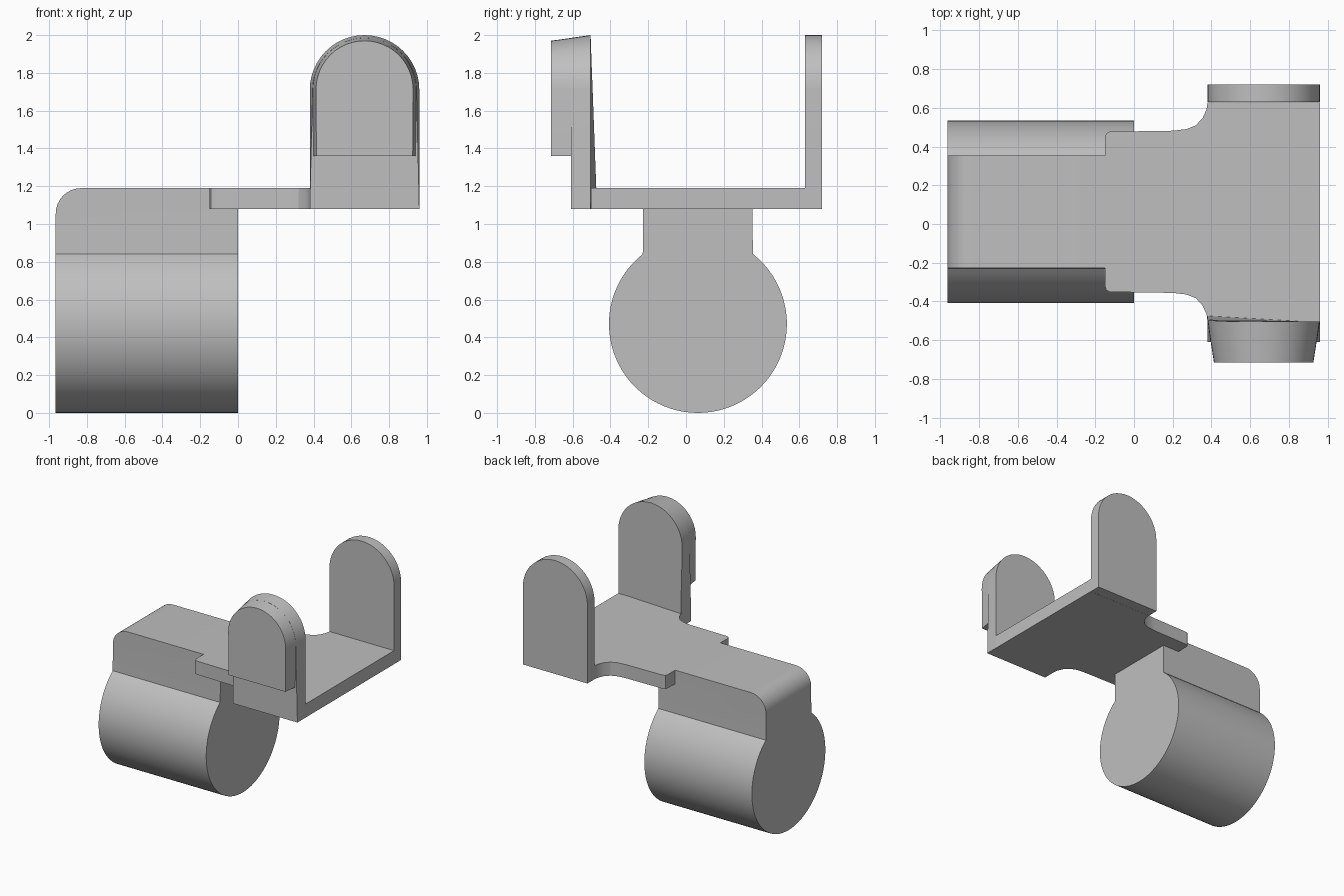
import bpy, bmesh
from math import pi, sin, cos, radians
from mathutils import Vector

cube = bpy.data.objects.get("Cube")
if cube:
    bpy.data.objects.remove(cube, do_unlink=True)

grey = bpy.data.materials.new("plain grey")
grey.use_nodes = True
GREY = (0.52, 0.52, 0.52, 1)
grey.diffuse_color = GREY
grey.node_tree.nodes["Principled BSDF"].inputs["Base Color"].default_value = GREY

MID_Y = 0.063    # symmetry line of the barrel and plate
TOP_Z, UNDER_Z = 1.19, 1.08
ARM_X = 0.67


def loft(name, rings, edit=None):
    """Skin matching rings of points and cap both ends."""
    bm = bmesh.new()
    loops = [[bm.verts.new(p) for p in ring] for ring in rings]
    for a, b in zip(loops, loops[1:]):
        for i in range(len(a)):
            j = (i + 1) % len(a)
            bm.faces.new((a[i], a[j], b[j], b[i]))
    bm.faces.new(loops[0])
    bm.faces.new(loops[-1])
    bmesh.ops.recalc_face_normals(bm, faces=bm.faces)
    if edit:
        edit(bm)
    mesh = bpy.data.meshes.new(name)
    bm.to_mesh(mesh)
    bm.free()
    obj = bpy.data.objects.new(name, mesh)
    bpy.context.collection.objects.link(obj)
    mesh.materials.append(grey)
    bpy.ops.object.select_all(action="DESELECT")
    obj.select_set(True)
    bpy.context.view_layer.objects.active = obj
    bpy.ops.object.shade_smooth_by_angle(angle=radians(25))
    return obj


def arch(y, bottom, foot, radius, top):
    """Upright tab outline: straight sides under a half circle."""
    pts = [(ARM_X - foot, y, bottom), (ARM_X + foot, y, bottom)]
    for i in range(25):
        a = pi * i / 24
        pts.append((ARM_X + radius * cos(a), y, top - radius + radius * sin(a)))
    return pts


# Barrel and neck: keyhole profile along x, with a rounded upper end
R = 0.471
start = 2.24     # angle where the neck meets the barrel
steps = 64
sweep = 2 * (pi - start + pi / 2)
profile = [(R * cos(start + sweep * i / steps), R + R * sin(start + sweep * i / steps))
           for i in range(steps + 1)]
profile += [(0.29, 0.93), (0.29, TOP_Z), (-0.29, TOP_Z), (-0.29, 0.93)]


def round_end(bm):
    edge = [e for e in bm.edges
            if all(v.co.x < -0.9 and v.co.z > 1.15 for v in e.verts)]
    bmesh.ops.bevel(bm, geom=edge, offset=0.135, segments=8, profile=0.5,
                    affect="EDGES")


loft("barrel_and_neck",
     [[(x, MID_Y + y, z) for y, z in profile] for x in (-0.965, 0)], round_end)

# Plate: half outline mirrored across the symmetry line
half = [(-0.15, 0.385), (-0.143, 0.405), (-0.125, 0.414), (0.2, 0.419),
        (0.27, 0.427), (0.32, 0.447), (0.355, 0.485), (0.375, 0.53),
        (0.38, 0.566), (0.96, 0.566)]
outline = half + [(x, -y) for x, y in reversed(half)]
loft("plate", [[(x, MID_Y + y, z) for x, y in outline] for z in (UNDER_Z, TOP_Z)])

# Rear arm
loft("rear_arm", [arch(y, UNDER_Z, 0.29, 0.29, 2.0) for y in (0.63, 0.72)])

# Front arm: inner face leans slightly towards its lower right corner
inner = []
for x, y, z in arch(-0.505, UNDER_Z, 0.29, 0.29, 2.0):
    lean = 0.03 * (0.96 - x) / 0.58 * (2.0 - z) / 0.81
    inner.append(Vector((x, y + lean, z)))
loft("front_arm", [inner, arch(-0.61, UNDER_Z, 0.29, 0.275, 1.985)])

# Tapered pad on the front arm
loft("front_pad", [arch(-0.6, 1.36, 0.272, 0.275, 1.986),
                   arch(-0.715, 1.36, 0.255, 0.257, 1.97)])
